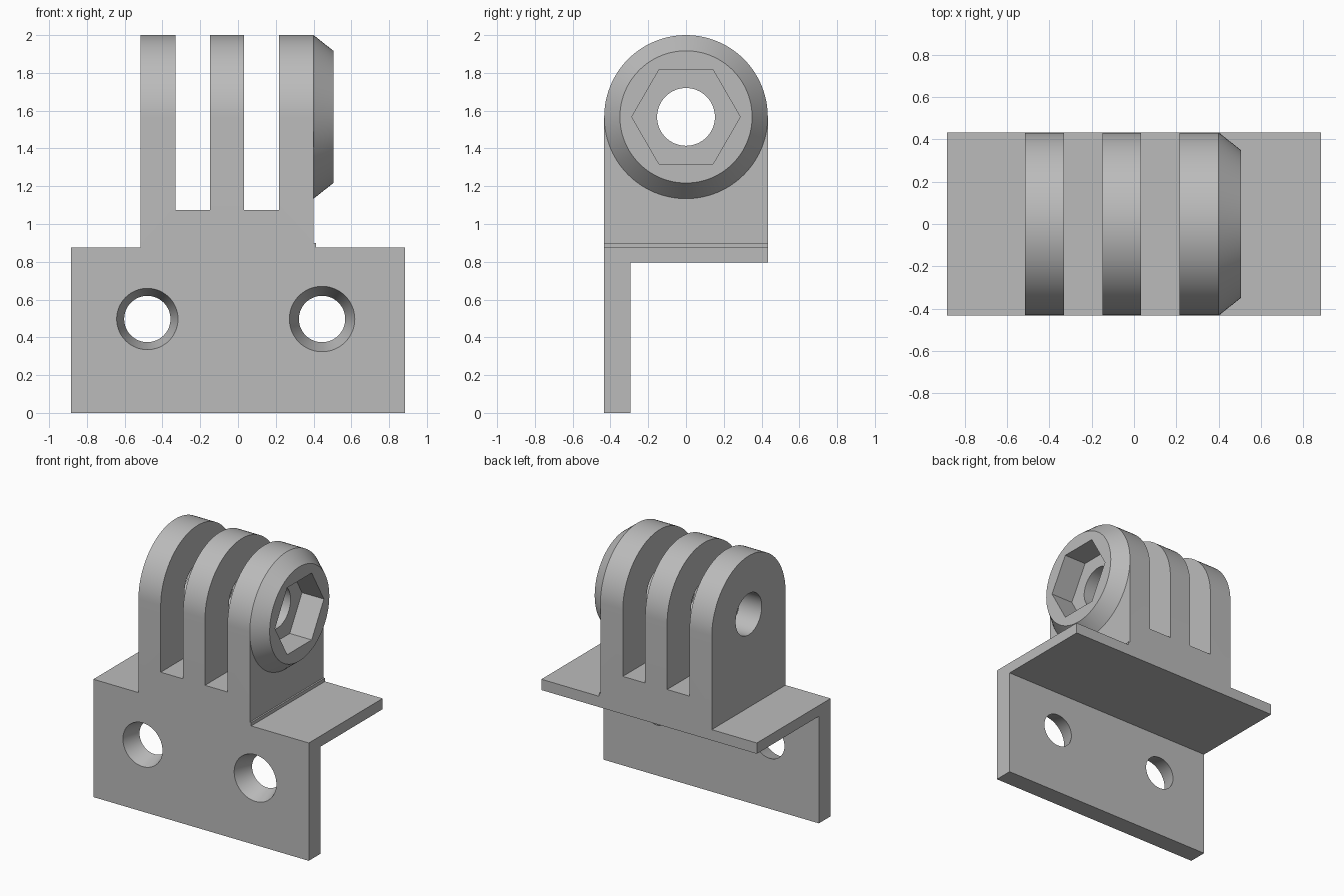
import bpy, bmesh
from math import pi, sin, cos
from mathutils import Matrix

cube = bpy.data.objects.get("Cube")
if cube:
    bpy.data.objects.remove(cube, do_unlink=True)

grey = bpy.data.materials.new("plain grey")
grey.use_nodes = True
COLOUR = (0.5, 0.5, 0.5, 1)
grey.diffuse_color = COLOUR
grey.node_tree.nodes["Principled BSDF"].inputs["Base Color"].default_value = COLOUR

AXIS_Z = 1.567      # height of the bolt axis
R = 0.433           # knuckle radius, also half the depth
HALF_W = 0.885
SHELF_TOP = 0.875
TURN = {"x": Matrix.Rotation(pi / 2, 4, "Y"), "y": Matrix.Rotation(-pi / 2, 4, "X")}


def finish(name, bm):
    bmesh.ops.recalc_face_normals(bm, faces=bm.faces)
    mesh = bpy.data.meshes.new(name)
    bm.to_mesh(mesh)
    bm.free()
    mesh.materials.append(grey)
    obj = bpy.data.objects.new(name, mesh)
    bpy.context.collection.objects.link(obj)
    return obj


def extrude_x(name, profile, x0, x1):
    """Solid from a (y, z) outline swept along x."""
    bm = bmesh.new()
    face = bm.faces.new([bm.verts.new((x0, y, z)) for y, z in profile])
    moved = bmesh.ops.extrude_face_region(bm, geom=[face])["geom"]
    verts = [v for v in moved if isinstance(v, bmesh.types.BMVert)]
    bmesh.ops.translate(bm, verts=verts, vec=(x1 - x0, 0, 0))
    return finish(name, bm)


def cone(name, axis, centre, length, r0, r1, sides=64):
    """Round or polygonal solid centred on a point, r0 at the low end of the axis."""
    bm = bmesh.new()
    bmesh.ops.create_cone(bm, cap_ends=True, segments=sides, radius1=r0, radius2=r1,
                          depth=length, matrix=Matrix.Translation(centre) @ TURN[axis])
    return finish(name, bm)


def box(name, x0, x1, y0, y1, z0, z1):
    return extrude_x(name, [(y0, z0), (y1, z0), (y1, z1), (y0, z1)], x0, x1)


def select(obj):
    bpy.ops.object.select_all(action="DESELECT")
    obj.select_set(True)
    bpy.context.view_layer.objects.active = obj


def cut(obj, cutters):
    select(obj)
    for cutter in cutters:
        mod = obj.modifiers.new("cut", "BOOLEAN")
        mod.operation = "DIFFERENCE"
        mod.solver = "EXACT"
        mod.object = cutter
        bpy.ops.object.modifier_apply(modifier=mod.name)


# Angle bracket: front plate with a shelf behind it
PLATE_BACK = -0.295
bracket = extrude_x("angle_bracket", [
    (-R, 0), (PLATE_BACK, 0), (PLATE_BACK, 0.795), (R, 0.795),
    (R, SHELF_TOP), (-R, SHELF_TOP)], -HALF_W, HALF_W)

# Tapered screw holes
mid_y = (PLATE_BACK - R) / 2
screws = [cone("screw_hole_cutter", "y", (x, mid_y, 0.497), 0.142, r, 0.122)
          for x, r in ((-0.48, 0.163), (0.445, 0.174))]
cut(bracket, screws)

# Round-topped knuckle block, slotted into three prongs
arch = [(R * cos(pi * i / 48), AXIS_Z + R * sin(pi * i / 48)) for i in range(49)]
prongs = extrude_x("prongs", arch + [(-R, SHELF_TOP), (R, SHELF_TOP)], -0.515, 0.4)
slots = [box("slot_cutter", x0, x1, -1, 1, 1.075, 2.2)
         for x0, x1 in ((-0.332, -0.148), (0.032, 0.216))]

# Tapered collar on the left prong
collar = cone("nut_collar", "x", (0.4525, 0, AXIS_Z), 0.105, R, 0.35, 96)

# Bolt hole and hexagonal nut pocket
bolt = cone("bolt_cutter", "x", (0, 0, AXIS_Z), 3, 0.153, 0.153)
pocket = cone("nut_pocket_cutter", "x", (0.475, 0, AXIS_Z), 0.3, 0.287, 0.287, 6)
cut(prongs, slots + [bolt, pocket])
cut(collar, [pocket])

# Small ledge at the foot of the left prong
ledge = box("foot_ledge", 0.4, 0.412, -R, R, SHELF_TOP, 0.9)

for helper in screws + slots + [bolt, pocket]:
    bpy.data.objects.remove(helper, do_unlink=True)

for part in (bracket, prongs, collar, ledge):
    select(part)
    bpy.ops.object.shade_smooth_by_angle(angle=pi / 6)
